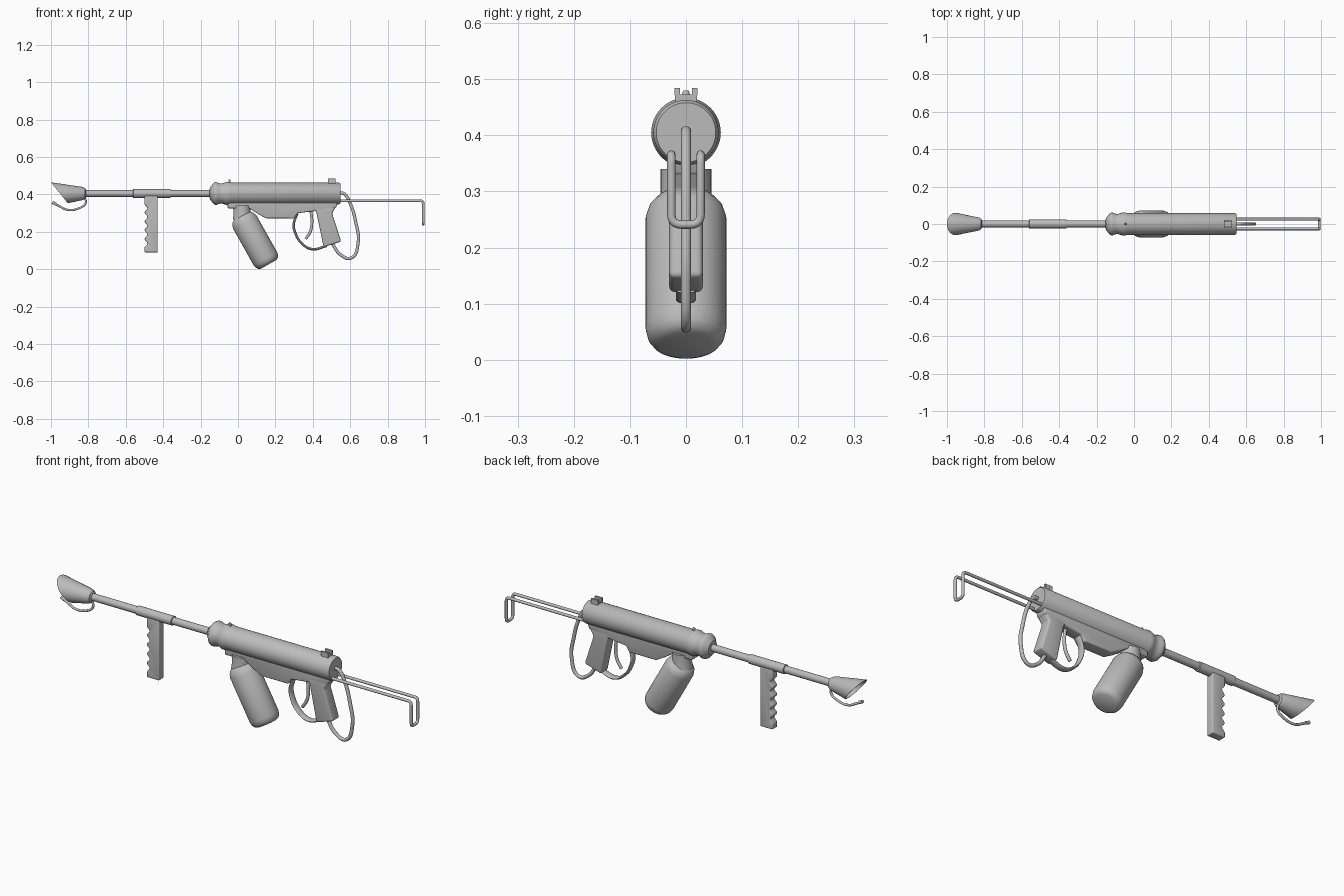
import bpy, bmesh, math
from mathutils import Vector

if "Cube" in bpy.data.objects:
    bpy.data.objects.remove(bpy.data.objects["Cube"])

grey = bpy.data.materials.new("metal grey")
grey.diffuse_color = (0.5, 0.5, 0.5, 1)
grey.use_nodes = True
grey.node_tree.nodes["Principled BSDF"].inputs["Base Color"].default_value = grey.diffuse_color
AX = 0.405  # height of the barrel axis


def finish(obj, angle=35):
    obj.data.materials.append(grey)
    bpy.ops.object.select_all(action='DESELECT')
    obj.select_set(True)
    bpy.context.view_layer.objects.active = obj
    if obj.type == 'CURVE':
        bpy.ops.object.convert(target='MESH')
        obj = bpy.context.object
    bpy.ops.object.shade_smooth_by_angle(angle=math.radians(angle))
    return obj


def from_bmesh(name, bm, bevel=0, segs=3):
    bmesh.ops.remove_doubles(bm, verts=bm.verts, dist=1e-6)
    bmesh.ops.recalc_face_normals(bm, faces=bm.faces)
    if bevel:
        edges = [e for e in bm.edges if len(e.link_faces) == 2 and e.calc_face_angle() > 0.5]
        bmesh.ops.bevel(bm, geom=edges, offset=bevel, segments=segs, profile=0.5, affect='EDGES')
    mesh = bpy.data.meshes.new(name)
    bm.to_mesh(mesh)
    bm.free()
    obj = bpy.data.objects.new(name, mesh)
    bpy.context.collection.objects.link(obj)
    return finish(obj)


def loft(name, rings):
    bm = bmesh.new()
    vs = [[bm.verts.new(p) for p in ring] for ring in rings]
    n = len(vs[0])
    for a, b in zip(vs, vs[1:]):
        for i in range(n):
            bm.faces.new((a[i], a[(i + 1) % n], b[(i + 1) % n], b[i]))
    bm.faces.new(vs[0])
    bm.faces.new(vs[-1])
    return from_bmesh(name, bm)


def turned(name, origin, axis, profile, n=40):
    """Revolve (distance, radius) pairs about an axis lying in the XZ plane."""
    o, d = Vector(origin), Vector(axis).normalized()
    u, v = Vector((0, 1, 0)), d.cross(Vector((0, 1, 0)))
    return loft(name, [[o + d * t + r * (u * math.cos(k * math.tau / n) + v * math.sin(k * math.tau / n))
                        for k in range(n)] for t, r in profile])


def prism(name, profile, half, bevel=0, y=0):
    """Extrude an XZ outline sideways."""
    bm = bmesh.new()
    a = [bm.verts.new((x, y - half, z)) for x, z in profile]
    b = [bm.verts.new((x, y + half, z)) for x, z in profile]
    bm.faces.new(a)
    bm.faces.new(b)
    for i in range(len(a)):
        j = (i + 1) % len(a)
        bm.faces.new((a[i], a[j], b[j], b[i]))
    return from_bmesh(name, bm, bevel)


def box(x0, x1, z0, z1):
    return [(x0, z0), (x1, z0), (x1, z1), (x0, z1)]


def tube(name, pts, radius, fillet=0, wide=1):
    """Round wire through points: smooth curve, or straight runs with filleted corners."""
    cu = bpy.data.curves.new(name, 'CURVE')
    cu.dimensions = '3D'
    cu.bevel_depth, cu.bevel_resolution, cu.use_fill_caps = radius, 3, True
    pts = [Vector(p) for p in pts]
    if fillet:
        path = [pts[0]]
        for p, q, r in zip(pts, pts[1:], pts[2:]):
            a = q + (p - q).normalized() * fillet
            c = q + (r - q).normalized() * fillet
            path += [a.lerp(q, t / 5).lerp(q.lerp(c, t / 5), t / 5) for t in range(6)]
        path.append(pts[-1])
        sp = cu.splines.new('POLY')
        sp.points.add(len(path) - 1)
        for s, p in zip(sp.points, path):
            s.co = (*p, 1)
    else:
        sp = cu.splines.new('BEZIER')
        sp.resolution_u = 8
        sp.bezier_points.add(len(pts) - 1)
        for s, p in zip(sp.bezier_points, pts):
            s.co = p
            s.handle_left_type = s.handle_right_type = 'AUTO'
    obj = bpy.data.objects.new(name, cu)
    obj.scale.y = wide
    bpy.context.collection.objects.link(obj)
    return finish(obj, 50)


def flat(pts):
    return [(x, 0, z) for x, z in pts]


# Flared nozzle, cut off at a slant and hollow
def circle(x, r):
    return [(x, r * math.cos(k * math.tau / 40), AX + r * math.sin(k * math.tau / 40)) for k in range(40)]


def mouth(s):
    out = []
    for k in range(40):
        c, n = math.cos(k * math.tau / 40) * s, math.sin(k * math.tau / 40) * s
        out.append((-0.955 - 0.045 * n, 0.06 * c, 0.409 + 0.056 * n))
    return out


loft("nozzle", [circle(-0.812, 0.018), circle(-0.817, 0.028), circle(-0.83, 0.035),
                mouth(1), mouth(0.93), circle(-0.845, 0.028)])
tube("nozzle_wire", flat([(-0.822, 0.39), (-0.814, 0.355), (-0.853, 0.325), (-0.912, 0.318),
                          (-0.96, 0.34), (-0.985, 0.352)]), 0.006)
turned("wire_tip", (-0.99, 0, 0.356), (0.87, 0, -0.4), [(-0.003, 0.008), (0.018, 0.008)], 16)

# Barrel and its sleeve
turned("barrel", (0, 0, AX), (1, 0, 0), [(-0.83, 0.018), (-0.13, 0.018)], 32)
turned("barrel_sleeve", (0, 0, AX), (1, 0, 0),
       [(-0.562, 0.018), (-0.56, 0.023), (-0.362, 0.023), (-0.36, 0.018)], 32)

# Front grip with finger waves on its leading edge
wave = [(-0.492 - 0.008 * math.cos((0.35 - z) / 0.047 * math.tau), z)
        for z in [0.35 - 0.235 * i / 30 for i in range(31)]]
prism("front_grip", [(-0.43, 0.395), (-0.50, 0.395)] + wave +
      [(-0.5, 0.107), (-0.5, 0.09), (-0.43, 0.09)], 0.02, 0.004)

# Receiver with front collar
turned("receiver", (0, 0, AX), (1, 0, 0),
       [(-0.152, 0.022), (-0.15, 0.034), (-0.14, 0.044), (-0.13, 0.057), (-0.122, 0.061), (-0.112, 0.060),
        (-0.1, 0.055), (-0.085, 0.054), (-0.072, 0.058), (-0.062, 0.062), (-0.048, 0.062),
        (-0.035, 0.058), (0.54, 0.058), (0.548, 0.053)], 48)
prism("lower_housing", [(-0.055, 0.38), (-0.055, 0.326), (0.06, 0.326), (0.10, 0.30), (0.15, 0.272),
                        (0.3, 0.272), (0.318, 0.30), (0.42, 0.312), (0.525, 0.33), (0.54, 0.38)],
      0.03, 0.006)
prism("rear_grip", [(0.40, 0.34), (0.42, 0.30), (0.458, 0.118), (0.552, 0.148), (0.503, 0.30), (0.528, 0.34)],
      0.03, 0.01)

# Trigger and guard
tube("trigger_guard", flat([(0.318, 0.30), (0.298, 0.24), (0.308, 0.19), (0.335, 0.145),
                            (0.393, 0.108), (0.475, 0.125)]), 0.007, wide=2.6)
tube("trigger", flat([(0.39, 0.31), (0.395, 0.255), (0.388, 0.205), (0.362, 0.162)]), 0.008)

# Sights
turned("front_sight", (-0.045, 0, 0.455), (0, 0, 1), [(0, 0.006), (0.022, 0.006), (0.025, 0.004)], 16)
prism("rear_sight_base", box(0.48, 0.52, 0.44, 0.473), 0.02)
for side in (-1, 1):
    prism("rear_sight_ear", box(0.48, 0.52, 0.472, 0.484), 0.005, y=0.0155 * side)

# Tilted tank and neck
turned("tank", (0.018, 0, 0.285), (0.49, 0, -0.872),
       [(-0.01, 0.02), (-0.005, 0.037), (0.005, 0.055), (0.018, 0.066), (0.038, 0.072), (0.262, 0.072),
        (0.28, 0.068), (0.291, 0.06), (0.297, 0.048)], 48)
turned("tank_neck", (0.022, 0, 0.34), (0, 0, -1), [(0, 0.045), (0.04, 0.045), (0.075, 0.05)])

# Rear hose
tube("rear_hose", flat([(0.54, 0.407), (0.565, 0.405), (0.596, 0.36), (0.63, 0.25), (0.642, 0.14), (0.605, 0.06),
                        (0.548, 0.078), (0.502, 0.14)]), 0.009)

# Wire shoulder stock
tube("stock", [(0.44, -0.026, 0.366), (0.991, -0.026, 0.366), (0.991, -0.026, 0.241),
               (0.991, 0.026, 0.241), (0.991, 0.026, 0.366), (0.44, 0.026, 0.366)], 0.0075, fillet=0.018)
